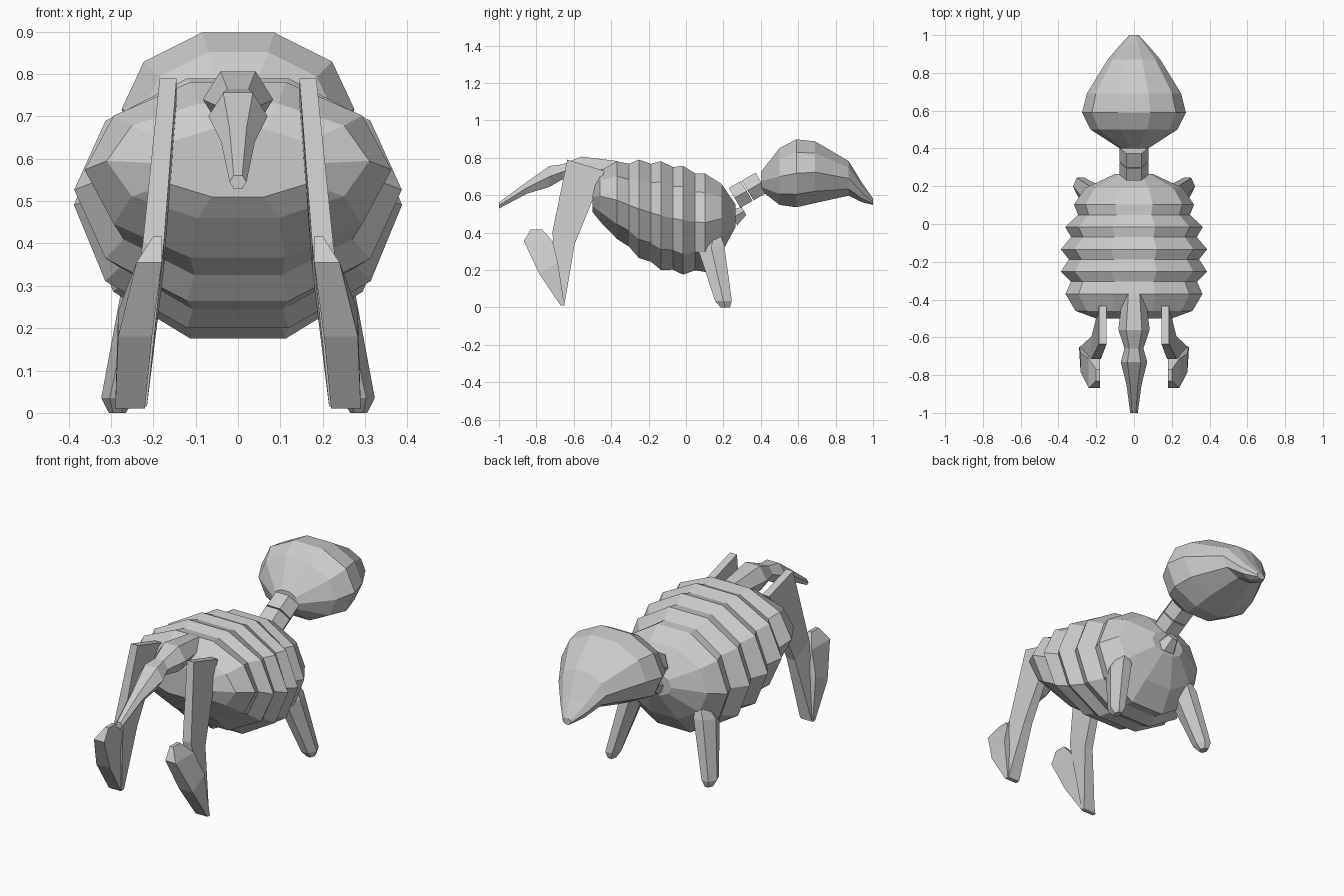
import bpy, bmesh, math
from mathutils import Vector

if "Cube" in bpy.data.objects:
    bpy.data.objects.remove(bpy.data.objects["Cube"], do_unlink=True)

# Single grey material
grey = bpy.data.materials.new("plain grey")
grey.use_nodes = True
colour = (.6, .6, .6, 1)
grey.diffuse_color = colour
grey.node_tree.nodes["Principled BSDF"].inputs["Base Color"].default_value = colour


def loft(name, rings, sides):
    """Skin flat-topped polygon rings given as (centre, half width, half height vector)."""
    angles = [(k + .5) * math.tau / sides for k in range(sides)]
    widest = max(math.sin(angle) for angle in angles)
    tallest = max(math.cos(angle) for angle in angles)
    bm = bmesh.new()
    loops = []
    for centre, half_width, half_height in rings:
        across = Vector.Fill(3, 0)
        across.x = half_width / widest
        upward = Vector(half_height) / tallest
        loops.append([
            bm.verts.new(Vector(centre) + across * math.sin(angle) + upward * math.cos(angle))
            for angle in angles
        ])
    for lower, upper in zip(loops, loops[1:]):
        for here in range(sides):
            after = (here + 1) % sides
            bm.faces.new((lower[here], lower[after], upper[after], upper[here]))
    bm.faces.new(loops[0])
    bm.faces.new(loops[-1])
    bmesh.ops.recalc_face_normals(bm, faces=bm.faces)
    mesh = bpy.data.meshes.new(name)
    bm.to_mesh(mesh)
    bm.free()
    mesh.materials.append(grey)
    obj = bpy.data.objects.new(name, mesh)
    bpy.context.collection.objects.link(obj)


def spindle(name, sections, sides, flatness):
    """Loft along the length from (y, z, half width) with one height to width ratio."""
    rings = [((0, y, z), width, (0, 0, width * flatness)) for y, z, width in sections]
    loft(name, rings, sides)


def span(y, top, bottom, half_width):
    """Upright ring between a top and a bottom height."""
    middle = (top + bottom) / 2
    return (0, y, middle), half_width, (0, 0, top - middle)


def rib(y, inset, narrowing):
    """Ring on the curved envelope of the body, pulled inwards for a groove."""
    top = .79 - .6 * (y + .25) ** 2
    bottom = .175 + 1.4 * y ** 2
    half_width = .39 - .85 * (y + .19) ** 2
    return span(y, top - inset, bottom + inset, half_width - narrowing)


# Ridged body: ridges and grooves alternate between the closed ends
ridge_count = 5
spacing = .118
body_rings = [span(-.5, .67, .51, .2), span(-.46, .73, .46, .31)]
for index in range(ridge_count):
    ridge_y = -.37 + index * spacing
    body_rings.append(rib(ridge_y, inset=0, narrowing=0))
    if index < ridge_count - 1:
        body_rings.append(rib(ridge_y + spacing * .55, inset=.02, narrowing=.045))
body_rings += [span(.19, .66, .29, .26), span(.265, .55, .43, .1)]
loft("ribbed_body", body_rings, sides=10)

# Slim jointed snout
spindle("front_snout", [
    (-.37, .735, .06),
    (-.56, .74, .083),
    (-.66, .725, .05),
    (-.73, .7, .07),
    (-.85, .64, .04),
    (-1, .545, .02),
], sides=6, flatness=.8)

# Rounded rear bulb, drooping to a point
spindle("rear_bulb", [
    (.4, .675, .075),
    (.5, .7, .23),
    (.59, .717, .275),
    (.69, .723, .25),
    (.87, .69, .14),
    (.94, .615, .08),
    (1, .565, .025),
], sides=10, flatness=.66)

# Stalk between the body and the bulb
axis = Vector((0, .86, .5))
lift = Vector((0, -.5, .86))


def stalk_piece(name, start, length, start_radius, end_radius):
    """Six-sided block running along the sloping stalk."""
    first = Vector(start)
    last = first + axis * length
    loft(name, [
        (first, start_radius, lift * start_radius * .8),
        (last, end_radius, lift * end_radius * .8),
    ], sides=6)


block_radius = .077
stalk_piece("stalk_block_lower", (0, .26, .585), .075, block_radius, block_radius)
stalk_piece("stalk_block_upper", (0, .33, .625), .085, block_radius, block_radius)
stalk_piece("stalk_base", (0, .25, .48), .07, .06, .03)


def mirrored_leg(part, sections, sides):
    """Loft a limb on both sides from (x, y, z, half width, half depth, tilt)."""
    for side, sign in (("left", 1), ("right", -1)):
        rings = [
            ((sign * x, y, z), half_width, (0, half_depth, tilt))
            for x, y, z, half_width, half_depth, tilt in sections
        ]
        loft(side + "_" + part, rings, sides)


# Folded front legs: a blade-like thigh and a spur rising from its foot
mirrored_leg("front_thigh", [
    (.165, -.535, .76, .02, .1, -.03),
    (.2, -.655, .37, .025, .06, -.03),
    (.25, -.66, .015, .035, .01, 0),
], sides=4)
mirrored_leg("front_spur", [
    (.255, -.66, .01, .035, .01, 0),
    (.243, -.735, .21, .04, .05, .03),
    (.21, -.79, .355, .03, .077, 0),
    (.19, -.8, .417, .01, .03, 0),
], sides=4)

# Stubby rear legs
mirrored_leg("rear_leg", [
    (.2, .15, .39, .03, .035, 0),
    (.215, .135, .32, .055, .07, .01),
    (.283, .2, .035, .04, .045, 0),
    (.285, .21, 0, .02, .025, 0),
], sides=6)
